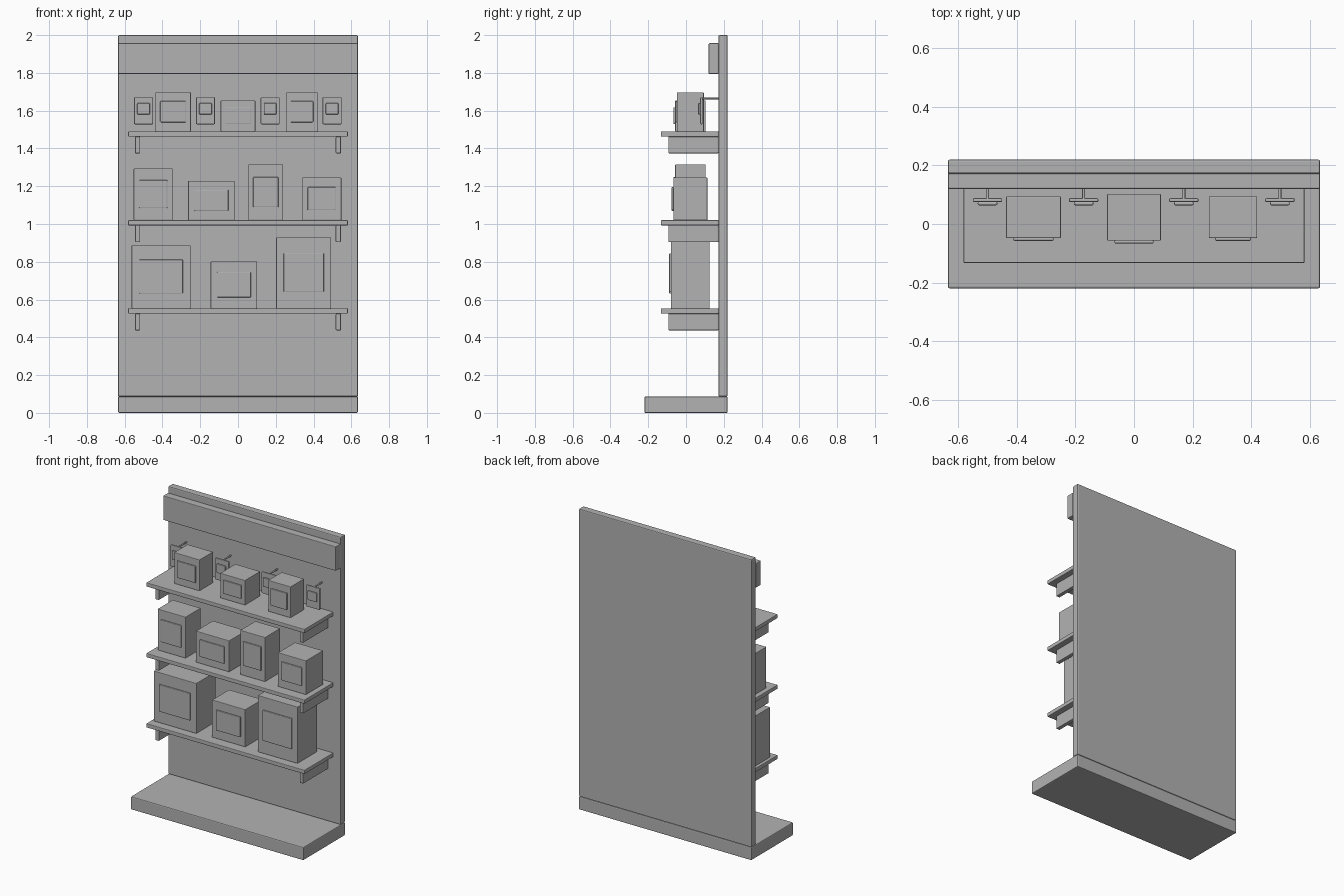
import bpy
import bmesh
from mathutils import Matrix, Vector

if "Cube" in bpy.data.objects:
    bpy.data.objects.remove(bpy.data.objects["Cube"], do_unlink=True)

GREY = (0.45, 0.45, 0.45, 1)
grey = bpy.data.materials.new("plain grey")
grey.use_nodes = True
grey.diffuse_color = GREY
grey.node_tree.nodes["Principled BSDF"].inputs["Base Color"].default_value = GREY


def finish(name, bm):
    mesh = bpy.data.meshes.new(name)
    bm.to_mesh(mesh)
    bm.free()
    mesh.materials.append(grey)
    obj = bpy.data.objects.new(name, mesh)
    bpy.context.collection.objects.link(obj)
    return obj


def box(name, x, y, z, bevel=0.004):
    """Softly bevelled block from (low, high) ranges on each axis."""
    lo, hi = (Vector(v) for v in zip(x, y, z))
    bm = bmesh.new()
    bmesh.ops.create_cube(bm, size=1, matrix=Matrix.Translation((lo + hi) / 2)
                          @ Matrix.Diagonal((hi - lo).to_4d()))
    obj = finish(name, bm)
    mod = obj.modifiers.new("soft edges", "BEVEL")
    mod.width = bevel
    mod.segments = 2
    return obj


def span(centre, size):
    return centre - size / 2, centre + size / 2


# Stand: base, back panel, header
WALL = 0.172
FULL = (-0.635, 0.635)
box("base", FULL, (-0.22, 0.22), (0, 0.087), 0.006)
box("back_panel", FULL, (WALL, 0.22), (0.087, 2), 0.006)
box("header", FULL, (0.12, WALL), (1.795, 1.957))

# Shelves with a bracket near each end
SHELVES = {"lower": 0.553, "middle": 1.02, "upper": 1.49}
for level, top in SHELVES.items():
    box(f"{level}_shelf", (-0.582, 0.582), (-0.133, WALL), (top - 0.027, top))
    for side, sign in (("left", 1), ("right", -1)):
        box(f"{level}_{side}_bracket", span(sign * 0.531, 0.027),
            (-0.093, WALL), (top - 0.116, top - 0.027))


# Boxed goods: centre x, width, height, depth
GOODS = {
    "lower": [(-0.407, 0.312, 0.334, 0.205), (-0.022, 0.245, 0.249, 0.18),
              (0.348, 0.291, 0.376, 0.205)],
    "middle": [(-0.449, 0.206, 0.274, 0.16), (-0.141, 0.246, 0.208, 0.18),
               (0.147, 0.183, 0.295, 0.16), (0.444, 0.206, 0.226, 0.18)],
    "upper": [(-0.343, 0.187, 0.207, 0.142), (0, 0.183, 0.165, 0.16),
              (0.338, 0.165, 0.207, 0.142)],
}
for level, row in GOODS.items():
    base = SHELVES[level]
    for i, (x, w, h, d) in enumerate(row, 1):
        y = span(0.023, d)
        box(f"{level}_carton_{i}", span(x, w), y, (base, base + h), 0.003)
        box(f"{level}_carton_label_{i}", span(x, w * 0.735),
            (y[0] - 0.0095, y[0] + 0.002), span(base + h * 0.505, h * 0.54))

# Hanging packets on pegs
for i, x in enumerate((-0.5, -0.172, 0.17, 0.498), 1):
    box(f"packet_{i}", span(x, 0.1), (0.075, 0.088), (1.528, 1.671))
    box(f"packet_label_{i}", span(x, 0.067), (0.064, 0.076), (1.58, 1.64))
    bm = bmesh.new()
    bmesh.ops.create_cone(
        bm, cap_ends=True, segments=12, radius1=0.005, radius2=0.005, depth=0.09,
        matrix=Matrix.Translation((x, 0.129, 1.664)) @ Matrix.Rotation(1.5708, 4, "X"))
    peg = finish(f"peg_{i}", bm)
    for face in peg.data.polygons:
        face.use_smooth = len(face.vertices) == 4
